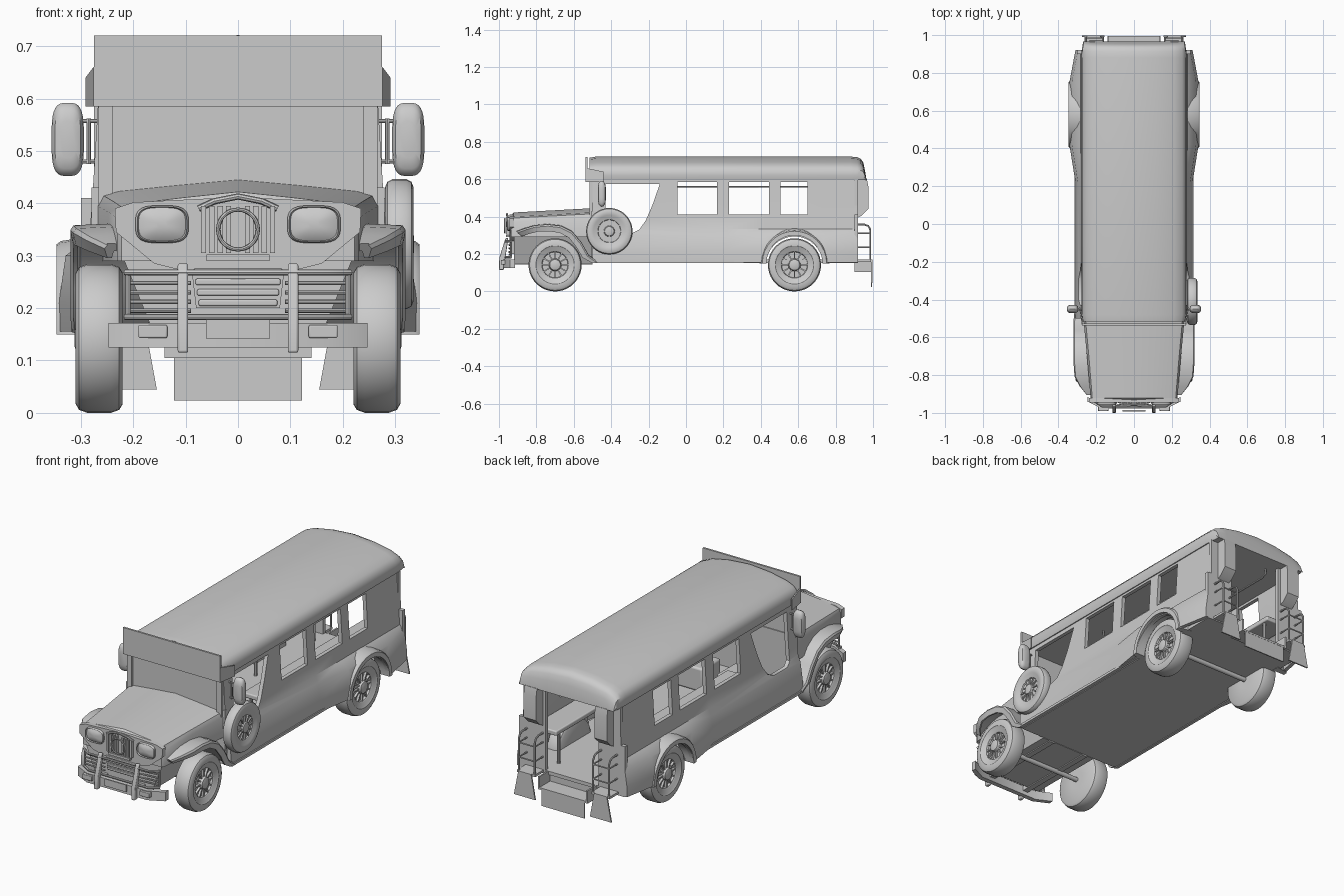
import bpy, bmesh, math
from math import sin, cos, pi, radians

if "Cube" in bpy.data.objects:
    bpy.data.objects.remove(bpy.data.objects["Cube"])


def loft(name, rings, mirror=False, cyclic=False, bevel=0):
    n, m = len(rings[0]), len(rings)
    bm = bmesh.new()
    vs = [[bm.verts.new(p) for p in r] for r in rings]
    for i in range(m if cyclic else m - 1):
        a, b = vs[i], vs[(i + 1) % m]
        for j in range(n):
            k = (j + 1) % n
            bm.faces.new((a[j], a[k], b[k], b[j]))
    if not cyclic:
        bm.faces.new(vs[0])
        bm.faces.new(vs[-1])
    bmesh.ops.recalc_face_normals(bm, faces=bm.faces)
    me = bpy.data.meshes.new(name)
    bm.to_mesh(me)
    bm.free()
    ob = bpy.data.objects.new(name, me)
    bpy.context.collection.objects.link(ob)
    if bevel:
        mod = ob.modifiers.new("bevel", 'BEVEL')
        mod.width, mod.segments = bevel, 3
    if mirror:
        ob.modifiers.new("mirror", 'MIRROR')
    return ob


def prism(name, pts, axis, a, b, **kw):
    put = (lambda t, p: (t, p[0], p[1])) if axis == 'x' else (lambda t, p: (p[0], t, p[1]))
    return loft(name, [[put(t, p) for p in pts] for t in (a, b)], **kw)


def box(name, x0, x1, y0, y1, z0, z1, **kw):
    return prism(name, [(y0, z0), (y1, z0), (y1, z1), (y0, z1)], 'x', x0, x1, **kw)


def tube(name, pts, r, mirror=False, cyclic=False):
    cu = bpy.data.curves.new(name, 'CURVE')
    cu.dimensions, cu.bevel_depth, cu.bevel_resolution, cu.use_fill_caps = '3D', r, 2, True
    sp = cu.splines.new('POLY')
    sp.points.add(len(pts) - 1)
    for q, p in zip(sp.points, pts):
        q.co = (*p, 1)
    sp.use_cyclic_u = cyclic
    ob = bpy.data.objects.new(name, cu)
    bpy.context.collection.objects.link(ob)
    bpy.ops.object.select_all(action='DESELECT')
    ob.select_set(True)
    bpy.context.view_layer.objects.active = ob
    bpy.ops.object.convert(target='MESH')
    if mirror:
        ob.modifiers.new("mirror", 'MIRROR')
    return ob


def disc(c, r, n):
    return [(c[0] + r * cos(2 * pi * i / n), c[1] + r * sin(2 * pi * i / n)) for i in range(n)]


def squircle(c, a, b, n=32):
    pw = lambda v: math.copysign(abs(v) ** .6, v)
    return [(c[0] + a * pw(cos(2 * pi * (i + .5) / n)), c[1] + b * pw(sin(2 * pi * (i + .5) / n)))
            for i in range(n)]


def wheel(name, x, y, z, r, w, mirror):
    # tyre and dished rim turned around the axle
    prof = [(-1, .3), (-1, .88), (-.85, .96), (-.5, 1), (.5, 1), (.85, .96), (1, .88), (1, .72),
            (.9, .68), (.82, .54), (.72, .5), (.5, .48), (.5, .24), (.95, .2), (1.05, .1)]
    loft(name, [[(x + a * w, *p) for p in disc((y, z), b * r, 40)] for a, b in prof], mirror)
    # spokes
    for i in range(12):
        t = i * pi / 6
        d, e = (cos(t), sin(t)), (-sin(t) * .025 * r, cos(t) * .025 * r)
        pts = [(y + d[0] * q * r + s * e[0], z + d[1] * q * r + s * e[1])
               for q, s in ((.2, -1), (.52, -1), (.52, 1), (.2, 1))]
        prism(name + "_spoke", pts, 'x', x + .45 * w, x + .75 * w, mirror=mirror)


# wheels and axles
for nm, y in (("front_wheel", -.70), ("rear_wheel", .58)):
    wheel(nm, .265, y, .142, .142, .045, True)
    prism(nm + "_axle", disc((y, .142), .012, 12), 'x', -.23, .23)
wheel("spare_wheel", .308, -.41, .322, .124, .027, False)

# side walls with a flared rear fender
rings = []
for y, b in ((-.5, 0), (.22, 0), (.42, .032), (.75, .032), (.92, 0)):
    prof = [(.31 + b, .155), (.31 + b, .21), (.297 + b, .30), (.284, .335), (.278, .41), (.266, .61)]
    rings.append([(x, y, z) for x, z in prof] + [(x - .02, y, z) for x, z in prof[::-1]])
wall = loft("side_wall", rings)
cuts = [[(a, .41), (b, .41), (b, .585), (a, .585)] for a, b in ((-.045, .165), (.23, .445), (.505, .65))]
cuts.append([(-.43, .575), (-.43, .33), (-.40, .31), (-.29, .31), (-.25, .33), (-.215, .38),
             (-.18, .46), (-.14, .575)])
cuts.append(disc((.58, .142), .152, 32))
for c in cuts:
    cutter = prism("cutter", c, 'x', .15, .45)
    cutter.hide_render = True
    mod = wall.modifiers.new("cut", 'BOOLEAN')
    mod.operation, mod.solver, mod.object = 'DIFFERENCE', 'EXACT', cutter
    bpy.context.view_layer.objects.active = wall
    bpy.ops.object.modifier_apply(modifier=mod.name)
    bpy.data.objects.remove(cutter)
wall.modifiers.new("mirror", 'MIRROR')

# rear wheel arch trim
arch = []
for i in range(17):
    t = pi * i / 16
    arch.append([(x, .58 + r * cos(t), .15 + r * sin(t))
                 for x, r in ((.275, .15), (.346, .15), (.346, .172), (.338, .178), (.275, .188))])
loft("rear_arch_trim", arch, True)

# roof
rings = []
for y, s, h in ((-.515, .98, .118), (-.48, 1, .124), (.88, 1, .124), (.915, .995, .121), (.935, .985, .112),
                (.947, .98, .095), (.955, .975, .06), (.965, .97, .003)):
    half = [(.272, 0), (.278, .2), (.274, .45), (.255, .62), (.215, .76), (.12, .92)]
    rings.append([(x * s, y, .597 + q * h) for x, q in half] + [(0, y, .597 + h)]
                 + [(-x * s, y, .597 + q * h) for x, q in half[::-1]])
loft("roof", rings)

# header board above the windscreen
box("header_board", -.275, .275, -.537, -.527, .585, .72)
loft("header_wing", [[(.27, -.535, z0), (.276, -.535, z0), (.291, -.44, z1), (.285, -.44, z1)]
                     for z0, z1 in ((.585, .585), (.66, .64))], True)

# windscreen, firewall, floor
box("windscreen", -.245, .245, -.505, -.495, .42, .6)
box("windscreen_post", .24, .266, -.515, -.485, .36, .6, mirror=True)
box("firewall", -.28, .28, -.505, -.49, .155, .43)
box("floor", -.295, .295, -.5, .92, .152, .17)
box("sill_strip", .30, .316, -.5, .42, .152, .165, mirror=True)

# bonnet
rings = []
for y, w, t in ((-.935, .222, .408), (-.922, .23, .422), (-.72, .247, .433), (-.5, .268, .445)):
    half = [(w, .29), (w, t - .05), (w * .96, t - .03), (w * .85, t - .022), (w * .45, t - .011)]
    rings.append([(x, y, z) for x, z in half] + [(0, y, t)] + [(-x, y, z) for x, z in half[::-1]])
loft("bonnet", rings)
prism("engine_bay", [(-.16, .15), (.16, .15), (.225, .31), (-.225, .31)], 'y', -.92, -.5)

# nose panel with headlights and grille
nose = [(.235, .39), (.233, .345), (.20, .318), (.16, .285), (.10, .27)]
prism("nose_panel", nose + [(-x, z) for x, z in nose[::-1]] + [(-.2, .402), (0, .412), (.2, .402)],
      'y', -.945, -.92)
loft("headlight", [[(x, y, z) for x, z in squircle((.145, .36), .051 * k, .036 * k)]
                   for k, y in ((1, -.93), (1, -.952), (.93, -.957), (.88, -.95), (.6, -.957), (.2, -.96))], True)
for x in (.018, .034, .05, .066):
    box("grille_bar", x - .005, x + .005, -.962, -.94, .305, .395, mirror=True)
box("grille_base", -.06, .06, -.962, -.94, .29, .302)
tube("grille_hood", [(-.075, -.952, .39), (-.045, -.955, .404), (0, -.957, .413), (.045, -.955, .404),
                     (.075, -.952, .39)], .006)
tube("grille_ring", [(x, -.968, z) for x, z in disc((0, .35), .038, 28)], .004, cyclic=True)

# lower grille
prism("lower_grille_panel", [(-.08, .2), (.08, .2), (.09, .285), (-.09, .285)], 'y', -.94, -.915)
for i in range(4):
    z = .21 + i * .02
    box("lower_grille_slat", -.075 - i * .003, .075 + i * .003, -.948, -.935, z - .006, z + .006, bevel=.003)
for z in (.195, .212, .23, .248):
    tube("side_grille_bar", [(.09, -.945, z), (.205, -.935, z)], .004, True)
tube("side_grille_end", [(.21, -.935, .185), (.21, -.935, .265)], .005, True)

# front bumper and guard
loft("front_bumper", [[(x, y + d, z) for d, z in ((0, .125), (.025, .125), (.025, .172), (0, .172))]
                      for x, y in ((-.247, -.94), (-.17, -.978), (.17, -.978), (.247, -.94))])
box("number_plate", -.061, .061, -.992, -.985, .142, .178)
box("bumper_lamp", .135, .19, -.99, -.965, .143, .168, mirror=True, bevel=.003)
for z in (.183, .268):
    tube("guard_rail", [(-.215, -.935, z), (-.17, -.965, z), (.17, -.965, z), (.215, -.935, z)], .006)
# guard posts lean back toward the nose
prism("guard_post", [(-1, .115), (-.975, .115), (-.95, .285), (-.965, .285), (-.998, .18)], 'x', .095, .115,
      mirror=True, bevel=.004)
box("chassis_rail", .09, .12, -.96, -.5, .145, .17, mirror=True)

# front fenders
rings = []
for y, z, xo in ((-.905, .318, .255), (-.86, .335, .29), (-.81, .35, .315), (-.74, .356, .32), (-.67, .348, .32),
                 (-.61, .318, .32), (-.56, .26, .32), (-.52, .19, .32), (-.47, .155, .318)):
    d = math.hypot(y + .7, z - .142)
    ky, kz = -(y + .7) / d * .035, -(z - .142) / d * .035
    top = [(.17, y, z + .004), (.25, y, z + .005), (xo - .006, y, z + .002), (xo, y + ky * .2, z + kz * .2)]
    low = [(xo - .006, y + ky, z + kz), (xo - .014, y + ky, z + kz), (xo - .018, y + ky * .4, z + kz * .4),
           (.17, y + ky * .3, z + kz * .3)]
    rings.append(top + low)
loft("front_fender", rings, True)

# wing mirrors
mr = [(.5, -.021), (.8, -.017), (.95, -.009), (1, 0), (.95, .009), (.8, .017), (.5, .021)]
loft("mirror_head", [[(x, -.45 + d, z) for x, z in squircle((.325, .522), .031 * k, .07 * k)] for k, d in mr], True)
for z in (.48, .557):
    tube("mirror_arm", [(.255, -.46, z), (.325, -.45, z)], .004, True)
tube("mirror_stem", [(.285, -.457, .475), (.285, -.457, .562)], .004, True)

# rear posts, lamp columns and grab rails
box("rear_panel", .15, .30, .90, .92, .155, .41, mirror=True)
box("rear_post", .15, .275, .90, .92, .41, .6, mirror=True)
prism("lamp_column", [(.91, .39), (.94, .405), (.975, .44), (.975, .56), (.967, .6), (.91, .6)], 'x', .165, .235,
      mirror=True)
for x in (.165, .255):
    tube("grab_rail", [(x, .985, .17), (x, .985, .33), (x, .975, .35), (x, .955, .357), (x, .915, .357)], .005, True)
for z in (.235, .31):
    tube("grab_rung", [(.165, .92, z), (.165, .985, z), (.255, .985, z), (.255, .92, z)], .004, True)
box("rail_shelf", .16, .262, .915, .99, .158, .17, mirror=True)

# entry step and mud flaps
box("step_tread", -.14, .14, .90, .995, .105, .115)
box("step_side", .132, .14, .90, .995, .105, .17, mirror=True)
box("step_riser", -.14, .14, .90, .908, .105, .17)
box("centre_flap", -.122, .122, .988, .994, .024, .107)
prism("corner_flap", [(.155, .045), (.275, .045), (.25, .17), (.178, .17)], 'y', .99, .997, mirror=True)

# cabin: benches, front seats and ceiling rails
box("bench_seat", .13, .262, -.15, .86, .325, .35, mirror=True, bevel=.006)
for y in (-.1, .35, .82):
    tube("bench_leg", [(.145, y, .165), (.145, y, .33)], .008, True)
box("front_seat", .04, .23, -.34, -.19, .17, .29, mirror=True, bevel=.01)
tube("ceiling_rail", [(.11, -.1, .6), (.11, -.1, .56), (.11, .84, .56), (.11, .87, .57), (.11, .87, .6)], .005, True)

# smooth shading with sharp edges kept
bpy.ops.object.select_all(action='DESELECT')
for ob in bpy.data.objects:
    if ob.type == 'MESH':
        ob.select_set(True)
        bpy.context.view_layer.objects.active = ob
bpy.ops.object.shade_smooth_by_angle(angle=radians(35))
